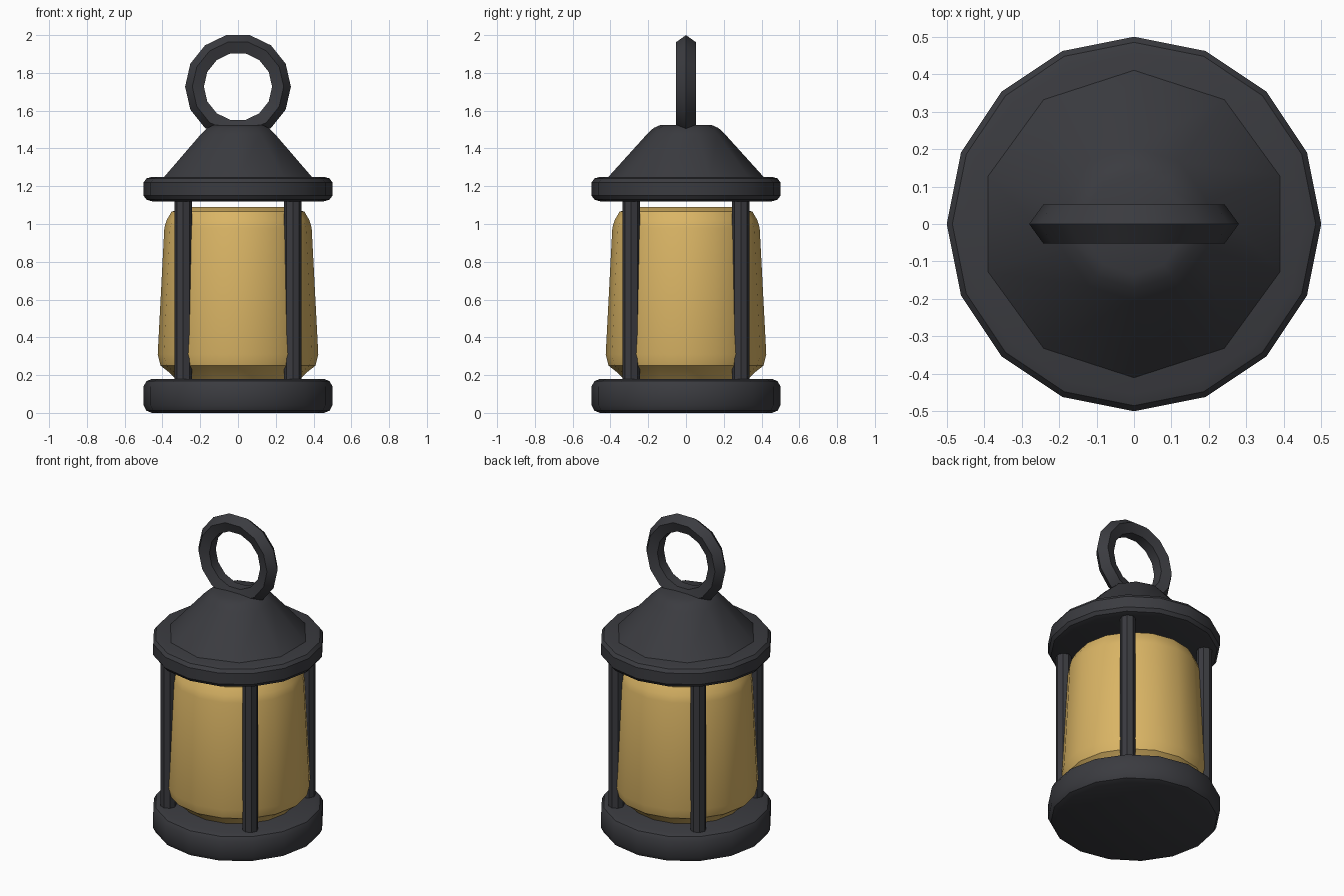
import bpy, bmesh, math

if "Cube" in bpy.data.objects:
    bpy.data.objects.remove(bpy.data.objects["Cube"])


def material(name, rgb):
    m = bpy.data.materials.new(name)
    m.diffuse_color = (*rgb, 1)
    m.use_nodes = True
    m.node_tree.nodes["Principled BSDF"].inputs["Base Color"].default_value = m.diffuse_color
    return m


METAL = material("dark metal", (0.043, 0.044, 0.051))
GLASS = material("amber glass", (0.70, 0.46, 0.13))


def finish(obj, name, mat, angle=35):
    obj.name = name
    obj.data.materials.append(mat)
    bpy.ops.object.select_all(action='DESELECT')
    obj.select_set(True)
    bpy.context.view_layer.objects.active = obj
    bpy.ops.object.shade_smooth_by_angle(angle=math.radians(angle))
    return obj


def lathe(name, profile, sides, mat, phase=0.0, at=(0, 0, 0)):
    """Spin (radius, z) points, listed bottom to top, and cap both ends."""
    bm = bmesh.new()
    rings = []
    for r, z in profile:
        rings.append([bm.verts.new((r * math.cos(phase + math.tau * i / sides),
                                    r * math.sin(phase + math.tau * i / sides), z))
                      for i in range(sides)])
    for a, b in zip(rings, rings[1:]):
        for i in range(sides):
            j = (i + 1) % sides
            bm.faces.new((a[i], a[j], b[j], b[i]))
    bm.faces.new(rings[0][::-1])
    bm.faces.new(rings[-1])
    mesh = bpy.data.meshes.new(name)
    bm.to_mesh(mesh)
    bm.free()
    obj = bpy.data.objects.new(name, mesh)
    obj.location = at
    bpy.context.collection.objects.link(obj)
    return finish(obj, name, mat)


def disc(name, z0, z1, bevel):
    """Round plate with softened rims."""
    lathe(name, [(0.455, z0), (0.485, z0 + bevel * 0.3), (0.5, z0 + bevel),
                 (0.5, z1 - bevel), (0.485, z1 - bevel * 0.3), (0.455, z1)], 16, METAL)


# Base and upper rim
disc("base", 0.0, 0.18, 0.04)
disc("upper_rim", 1.12, 1.25, 0.03)

# Ten-sided roof with a rounded crown
lathe("roof", [(0.415, 1.245), (0.205, 1.477), (0.172, 1.508), (0.134, 1.525)],
      10, METAL, phase=math.pi / 2)

# Glass body, slightly wider at the bottom
lathe("glass", [(0.33, 0.18), (0.365, 0.215), (0.41, 0.25), (0.425, 0.31),
                (0.39, 0.98), (0.378, 1.02), (0.352, 1.065), (0.28, 1.09)], 16, GLASS)

# Four posts
for sx in (-1, 1):
    for sy in (-1, 1):
        lathe(f"post_{'left' if sx < 0 else 'right'}_{'front' if sy < 0 else 'back'}",
              [(0.046, 0.16), (0.046, 1.14)], 8, METAL, at=(sx * 0.29, sy * 0.29, 0))

# Carrying ring with a five-sided section
bpy.ops.mesh.primitive_torus_add(major_segments=14, minor_segments=5,
                                 major_radius=0.225, minor_radius=0.055,
                                 location=(0, 0, 1.727), rotation=(math.pi / 2, 0, 0))
finish(bpy.context.object, "carrying_ring", METAL, 30)
